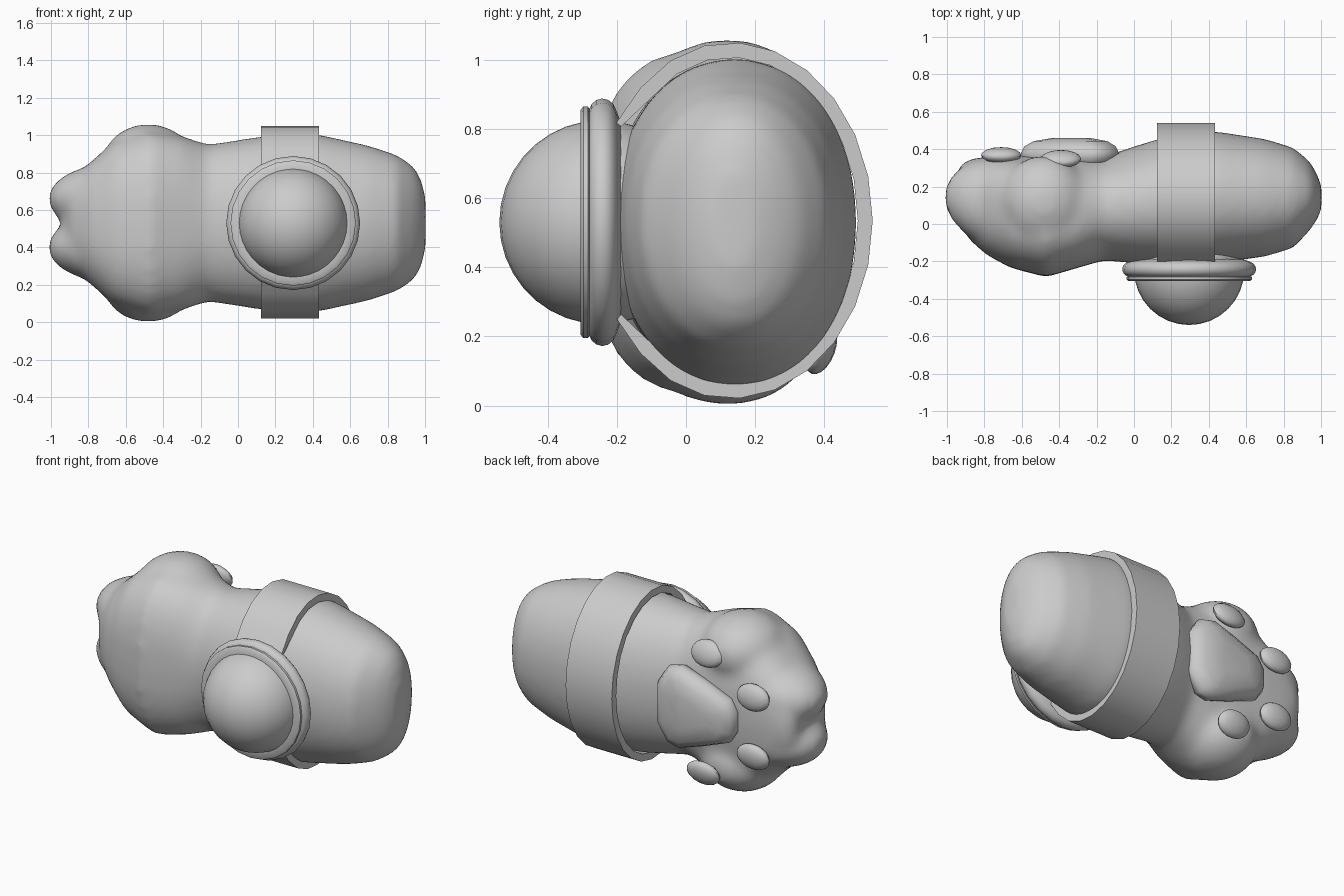
import bpy, bmesh
from math import sin, cos, pi, radians
from mathutils import Matrix, Vector

if "Cube" in bpy.data.objects:
    bpy.data.objects.remove(bpy.data.objects["Cube"])

CZ = 0.53  # height of the long axis


def make(name, bm, angle=40):
    bmesh.ops.recalc_face_normals(bm, faces=bm.faces[:])
    me = bpy.data.meshes.new(name)
    bm.to_mesh(me)
    bm.free()
    ob = bpy.data.objects.new(name, me)
    bpy.context.collection.objects.link(ob)
    bpy.ops.object.select_all(action='DESELECT')
    ob.select_set(True)
    bpy.context.view_layer.objects.active = ob
    bpy.ops.object.shade_smooth_by_angle(angle=radians(angle))
    return ob


def loft(bm, rings):
    vs = [[bm.verts.new(p) for p in r] for r in rings]
    n = len(vs[0])
    for a, b in zip(vs, vs[1:]):
        for i in range(n):
            j = (i + 1) % n
            bm.faces.new((a[i], a[j], b[j], b[i]))
    bm.faces.new(vs[0][::-1])
    bm.faces.new(vs[-1])


def ball(bm, c, r, tilt_z=0, tilt_x=0, seg=20):
    m = (Matrix.Translation(c) @ Matrix.Rotation(radians(tilt_z), 4, 'Z')
         @ Matrix.Rotation(radians(tilt_x), 4, 'X') @ Matrix.Diagonal((*r, 1)))
    bmesh.ops.create_uvsphere(bm, u_segments=seg, v_segments=seg // 2 + 2, radius=1, matrix=m)


def spow(v, e):
    return (abs(v) ** e) * (1 if v >= 0 else -1)


def section(x, h, y0, y1, n=32):
    # superellipse, boxier towards the toes
    e = 2 / (2.5 if x < -0.2 else 2.1)
    cy, ry = (y0 + y1) / 2, (y1 - y0) / 2
    return [(x, cy + ry * spow(cos(2 * pi * i / n), e), CZ + h * spow(sin(2 * pi * i / n), e))
            for i in range(n)]


# Paw: lofted forearm and palm, merged with four toes
paw = bmesh.new()
loft(paw, [section(*s) for s in [
    (-0.945, 0.13, 0.05, 0.30), (-0.89, 0.23, -0.075, 0.345), (-0.79, 0.325, -0.165, 0.36),
    (-0.66, 0.44, -0.235, 0.365), (-0.47, 0.50, -0.285, 0.36), (-0.30, 0.465, -0.235, 0.355),
    (-0.16, 0.42, -0.195, 0.36), (0.0, 0.445, -0.21, 0.415), (0.13, 0.465, -0.22, 0.455),
    (0.43, 0.475, -0.212, 0.497), (0.70, 0.415, -0.175, 0.455), (0.85, 0.365, -0.13, 0.41),
    (0.94, 0.305, -0.035, 0.335), (0.98, 0.235, 0.025, 0.265), (1.003, 0.14, 0.08, 0.20)]])
for s in (-1, 1):
    ball(paw, (-0.66, 0.10, CZ + s * 0.13), (0.365, 0.25, 0.19), tilt_z=-14)
    ball(paw, (-0.48, 0.12, CZ + s * 0.335), (0.24, 0.25, 0.195))
ob = make("paw", paw)
rm = ob.modifiers.new("merge", 'REMESH')
rm.mode = 'VOXEL'
rm.voxel_size = 0.025
rm.use_smooth_shade = True
sm = ob.modifiers.new("soften", 'SMOOTH')
sm.factor = 0.5
sm.iterations = 12

# Toe pads on the back face
for i, (x, y, dz, tilt) in enumerate([(-0.71, 0.368, 0.17, 8), (-0.71, 0.368, -0.19, -8),
                                      (-0.39, 0.348, 0.345, 20), (-0.39, 0.39, -0.365, -20)]):
    bm = bmesh.new()
    ball(bm, (x, y, CZ + dz), (0.108, 0.042, 0.078), tilt_x=tilt, seg=16)
    make(f"toe_pad_{i + 1}", bm)

# Palm pad: domed rounded trapezoid, narrow towards the toes
outline = [(-0.605, 0.06), (-0.56, 0.13), (-0.38, 0.20), (-0.23, 0.25), (-0.15, 0.23), (-0.08, 0.12)]
outline += [(x, -z) for x, z in reversed(outline)]
bm = bmesh.new()
loft(bm, [[(-0.33 + (x + 0.33) * k, y, CZ - 0.01 + z * k) for x, z in outline]
          for k, y in [(0.9, 0.31), (0.99, 0.355), (1.0, 0.38), (0.93, 0.415), (0.75, 0.443), (0.4, 0.459)]])
make("palm_pad", bm, 80)

# Strap: open band round the forearm, ends tucked under the watch
bm = bmesh.new()
rings = []
for i in range(21):
    a = radians(-144 + 288 * i / 20)
    d = Vector((cos(a), sin(a)))
    outer = Vector((0.13 + 0.41 * d.x, 0.535 + 0.515 * d.y))
    outer.y -= (0.02 * max(0, -d.x - 0.35) / 0.46) * (1 if d.y > 0 else -1)
    inner = outer - d * (0.018 if i in (0, 20) else 0.043)
    rings.append([(0.122, *outer), (0.432, *outer), (0.432, *inner), (0.122, *inner)])
loft(bm, rings)
make("strap", bm, 30)


# Turned parts facing the front
def lathe(name, profile, n, angle=50):
    bm = bmesh.new()
    loft(bm, [[(0.295 + r * cos(2 * pi * i / n), y, CZ + r * sin(2 * pi * i / n))
               for i in range(n)] for r, y in profile])
    make(name, bm, angle)


lathe("bezel", [(0.28, -0.185), (0.32, -0.20), (0.342, -0.21), (0.354, -0.225), (0.358, -0.243),
                (0.353, -0.26), (0.342, -0.273), (0.325, -0.281), (0.28, -0.28)], 24)
lathe("rim", [(0.28, -0.275), (0.325, -0.277), (0.335, -0.284), (0.335, -0.297), (0.325, -0.305),
              (0.28, -0.305)], 24)

# Dome
bm = bmesh.new()
ball(bm, (0.295, -0.245, CZ), (0.295, 0.295, 0.295), seg=32)
make("dome", bm)
